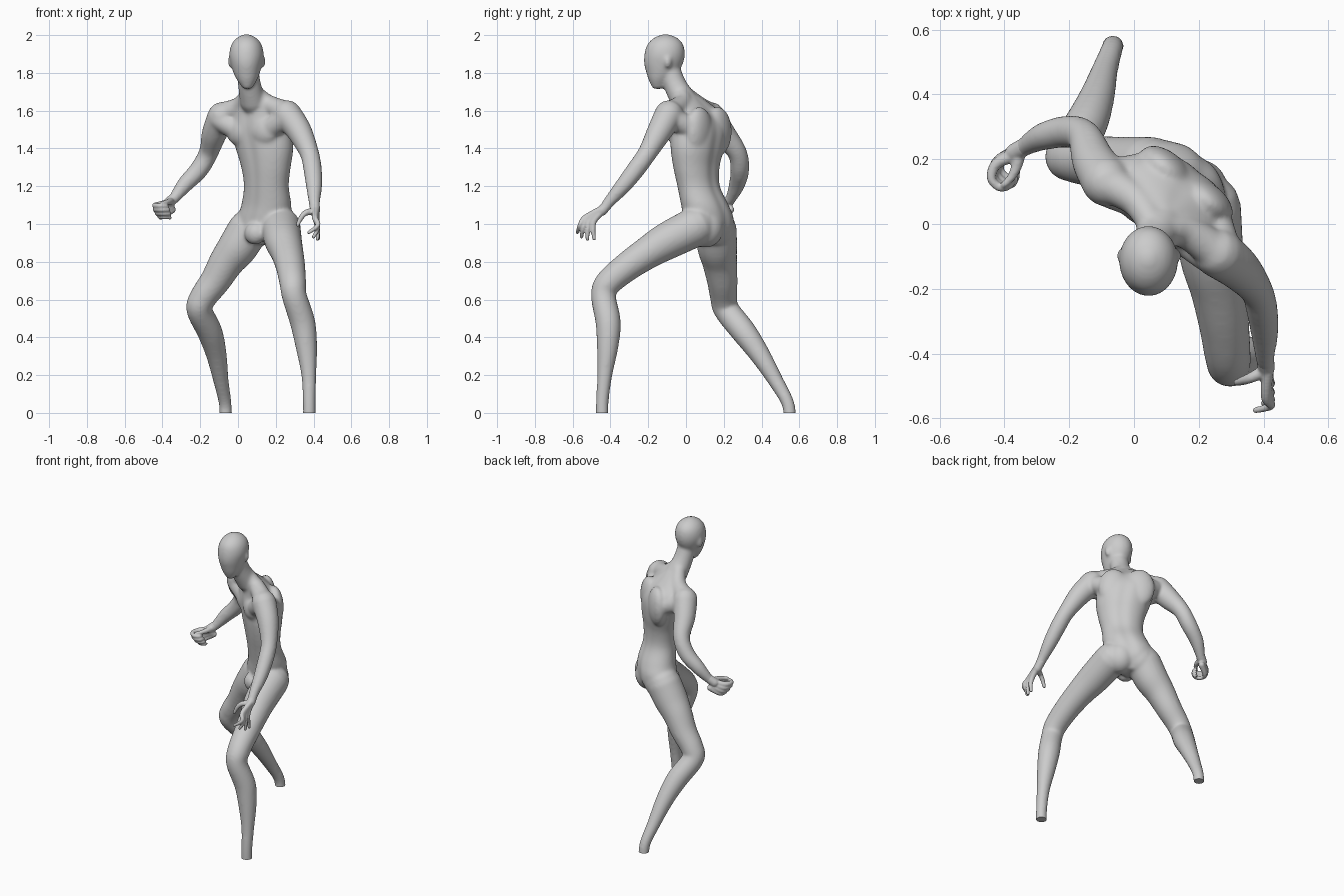
import bpy, bmesh, math
from mathutils import Vector, Matrix

if "Cube" in bpy.data.objects:
    bpy.data.objects.remove(bpy.data.objects["Cube"])

TURN = math.radians(-38)                       # torso twist about z
SIDE = Vector((math.cos(TURN), math.sin(TURN), 0))
FRONT = Vector((math.sin(TURN), -math.cos(TURN), 0))
SEG = 24


def skin_rings(bm, rings):
    loops = [[bm.verts.new(p) for p in ring] for ring in rings]
    for a, b in zip(loops, loops[1:]):
        for i in range(len(a)):
            j = (i + 1) % len(a)
            bm.faces.new((a[i], a[j], b[j], b[i]))
    bm.faces.new(loops[0][::-1])
    bm.faces.new(loops[-1])


def spline(rows, steps=5):
    pts = [Vector(r) for r in rows]
    out = []
    for i in range(len(pts) - 1):
        p0, p1, p2 = pts[max(i - 1, 0)], pts[i], pts[i + 1]
        p3 = pts[min(i + 2, len(pts) - 1)]
        for k in range(steps):
            t = k / steps
            out.append(0.5 * (2 * p1 + (p2 - p0) * t + (2 * p0 - 5 * p1 + 4 * p2 - p3) * t * t
                              + (3 * p1 - p0 - 3 * p2 + p3) * t ** 3))
    return out + [pts[-1]]


def limb(bm, rows):
    """Round-ended tube through (x, y, z, radius) rows."""
    path = [(r.to_3d(), r[3]) for r in spline([Vector(r) for r in rows])]
    t0 = (path[0][0] - path[1][0]).normalized()
    t1 = (path[-1][0] - path[-2][0]).normalized()
    caps = (0.45, 0.8, 0.97)
    head = [(path[0][0] + t0 * path[0][1] * s, path[0][1] * math.sqrt(1 - s * s)) for s in reversed(caps)]
    tail = [(path[-1][0] + t1 * path[-1][1] * s, path[-1][1] * math.sqrt(1 - s * s)) for s in caps]
    path = head + path + tail
    n = Vector((0.31, 0.87, 0.37))
    rings = []
    for i, (p, r) in enumerate(path):
        t = (path[min(i + 1, len(path) - 1)][0] - path[max(i - 1, 0)][0]).normalized()
        n = (n - t * n.dot(t)).normalized()
        b = t.cross(n)
        rings.append([p + r * (n * math.cos(a) + b * math.sin(a))
                      for a in (2 * math.pi * k / SEG for k in range(SEG))])
    skin_rings(bm, rings)


def stack(bm, rows, turn=0, groove=0):
    """Horizontal ellipses (z, cx, cy, half width, half depth), optional centre furrow."""
    rings = []
    for z, cx, cy, a, b in spline(rows):
        ring = []
        for k in range(48):
            u = 2 * math.pi * k / 48
            g = 1 - groove * math.exp(-(math.cos(u) / 0.2) ** 2)
            v = Matrix.Rotation(turn, 3, 'Z') @ Vector((a * math.cos(u) * g, b * math.sin(u) * g, 0))
            ring.append(v + Vector((cx, cy, z)))
        rings.append(ring)
    skin_rings(bm, rings)


def lump(bm, loc, size, turn=0):
    m = Matrix.Translation(loc) @ Matrix.Rotation(turn, 4, 'Z') @ Matrix.Diagonal((*size, 1))
    bmesh.ops.create_uvsphere(bm, u_segments=24, v_segments=14, radius=1, matrix=m)


def finish(bm, name, voxel, smooth):
    """Fuse the overlapping parts into one smooth surface, cut flat at the floor."""
    bmesh.ops.recalc_face_normals(bm, faces=bm.faces)
    raw = bpy.data.meshes.new(name)
    bm.to_mesh(raw)
    bm.free()
    ob = bpy.data.objects.new(name, raw)
    bpy.context.collection.objects.link(ob)
    mod = ob.modifiers.new("fuse", 'REMESH')
    mod.mode, mod.voxel_size = 'VOXEL', voxel
    mod = ob.modifiers.new("soften", 'SMOOTH')
    mod.factor, mod.iterations = 0.5, smooth
    mesh = bpy.data.meshes.new_from_object(ob.evaluated_get(bpy.context.evaluated_depsgraph_get()))
    ob.modifiers.clear()
    bm = bmesh.new()
    bm.from_mesh(mesh)
    cut = bmesh.ops.bisect_plane(bm, geom=bm.verts[:] + bm.edges[:] + bm.faces[:],
                                 plane_co=(0, 0, 0), plane_no=(0, 0, 1), clear_inner=True)
    edges = [e for e in cut['geom_cut'] if isinstance(e, bmesh.types.BMEdge)]
    if edges:
        bmesh.ops.holes_fill(bm, edges=edges, sides=0)
    bm.to_mesh(mesh)
    bm.free()
    ob.data = mesh
    bpy.context.view_layer.objects.active = ob
    ob.select_set(True)
    bpy.ops.object.shade_smooth_by_angle(angle=math.radians(50))
    ob.select_set(False)


body = bmesh.new()

# torso and pelvis
stack(body, [(.89, .12, .12, .05, .06), (.96, .125, .125, .135, .11), (1.03, .135, .12, .15, .12),
             (1.10, .15, .10, .142, .115), (1.20, .15, .067, .128, .102), (1.30, .148, .055, .143, .108),
             (1.40, .14, .06, .168, .122), (1.50, .12, .068, .178, .126), (1.58, .105, .06, .17, .104),
             (1.64, .09, .03, .12, .075), (1.68, .08, .01, .06, .05)], TURN, 0.07)
# chest plates and shoulder blades, running out to each shoulder
for s, shoulder in ((-1, Vector((-.085, .13, 1.55))), (1, Vector((.26, -.09, 1.56)))):
    mid = Vector((.12, .068, 1.49))
    lump(body, mid + FRONT * .072 + SIDE * .075 * s, (.09, .055, .08), TURN)
    lump(body, mid - FRONT * .066 + SIDE * .08 * s, (.095, .055, .13), TURN)
    for depth in (.06, -.06):
        a = mid + FRONT * depth + SIDE * .09 * s
        b = shoulder + FRONT * depth * .35
        limb(body, [(*a, .058), (*((a + b) / 2), .058), (*b, .055)])
# buttocks
lump(body, (.09, .16, .98), (.095, .10, .105))
lump(body, (.20, .105, .98), (.09, .095, .105))
# groin
lump(body, (.09, .025, .95), (.06, .05, .06), TURN)

# head, ears, neck, shoulder slopes
stack(body, [(1.715, .05, -.15, .022, .026), (1.76, .048, -.143, .052, .054), (1.80, .046, -.128, .07, .082),
             (1.85, .045, -.119, .084, .103), (1.90, .045, -.113, .091, .107), (1.95, .045, -.11, .08, .095),
             (1.985, .045, -.108, .052, .062), (2.005, .045, -.108, .012, .014)])
for x, t in ((-.041, .3), (.133, -.3)):
    lump(body, (x, -.095, 1.86), (.013, .02, .034), -t)
limb(body, [(.052, -.085, 1.81, .058), (.062, -.055, 1.73, .061), (.08, -.01, 1.65, .07)])
limb(body, [(.065, -.02, 1.70, .042), (.01, .07, 1.625, .05), (-.08, .125, 1.585, .06)])
limb(body, [(.075, -.03, 1.71, .042), (.15, -.02, 1.64, .05), (.245, -.08, 1.595, .06)])

# arms
limb(body, [(.26, -.09, 1.58, .077), (.325, -.14, 1.49, .067), (.378, -.205, 1.375, .051),
            (.395, -.265, 1.29, .049), (.403, -.335, 1.20, .043), (.404, -.405, 1.12, .031), (.408, -.435, 1.08, .028)])
limb(body, [(-.085, .13, 1.57, .077), (-.125, .195, 1.48, .067), (-.155, .27, 1.38, .052),
            (-.205, .285, 1.29, .05), (-.28, .27, 1.21, .043), (-.335, .24, 1.14, .03), (-.355, .225, 1.12, .028)])

# legs, ending in flat ankles
limb(body, [(.225, .05, .985, .106), (.24, -.10, .91, .099), (.26, -.20, .85, .087), (.278, -.31, .775, .078),
            (.29, -.41, .69, .071), (.298, -.437, .62, .066), (.342, -.412, .48, .067), (.362, -.415, .35, .057),
            (.375, -.43, .20, .04), (.377, -.443, .06, .034), (.377, -.443, -.04, .034)])
limb(body, [(.055, .16, .97, .109), (0, .165, .88, .106), (-.06, .178, .80, .093), (-.12, .192, .70, .081),
            (-.185, .20, .61, .072), (-.205, .215, .545, .068), (-.15, .305, .43, .067), (-.115, .39, .31, .055),
            (-.09, .475, .17, .041), (-.068, .54, .05, .034), (-.065, .55, -.04, .034)])
finish(body, "body", 0.008, 16)

# open left hand, palm facing inward
hand = bmesh.new()
limb(hand, [(.405, -.41, 1.11, .027), (.408, -.445, 1.07, .027)])
for tip in ((.375, -.575, .955), (.40, -.553, .932), (.42, -.522, .92), (.425, -.486, .922)):
    k = (tip[1] + .53) / .04
    knuckle = (.412 + .004 * k, -.51 + .022 * k, 1.025 - .006 * k)
    mid = (.423, (knuckle[1] + tip[1]) / 2 - .006, (knuckle[2] + tip[2]) / 2)
    limb(hand, [(.413, -.445 + .008 * k, 1.075, .018), (*knuckle, .016), (*mid, .0125), (*tip, .0095)])
limb(hand, [(.40, -.455, 1.065, .02), (.36, -.475, 1.06, .016), (.332, -.485, 1.03, .013), (.316, -.49, .995, .01)])
finish(hand, "left_hand", 0.005, 3)

# right hand curled into a loose grip
hand = bmesh.new()
limb(hand, [(-.335, .24, 1.14, .028), (-.37, .22, 1.11, .028)])
for i, size in enumerate((1, 1.06, 1, .85)):
    z, dx, dy = 1.10 - .02 * i, .007 * i, .008 * i
    loop = [(-.425, .185, .017), (-.44, .14, .014), (-.412, .112, .0125), (-.38, .122, .011), (-.378, .145, .009)]
    limb(hand, [(-.37 + dx, .212 + dy, 1.112 - .012 * i, .02)]
         + [(-.40 + (x + .40) * size + dx, .17 + (y - .17) * size + dy, z - .002 * j, r * size)
            for j, (x, y, r) in enumerate(loop)])
limb(hand, [(-.355, .222, 1.12, .022), (-.362, .18, 1.118, .017), (-.378, .145, 1.115, .013), (-.40, .122, 1.11, .011)])
finish(hand, "right_hand", 0.005, 3)
